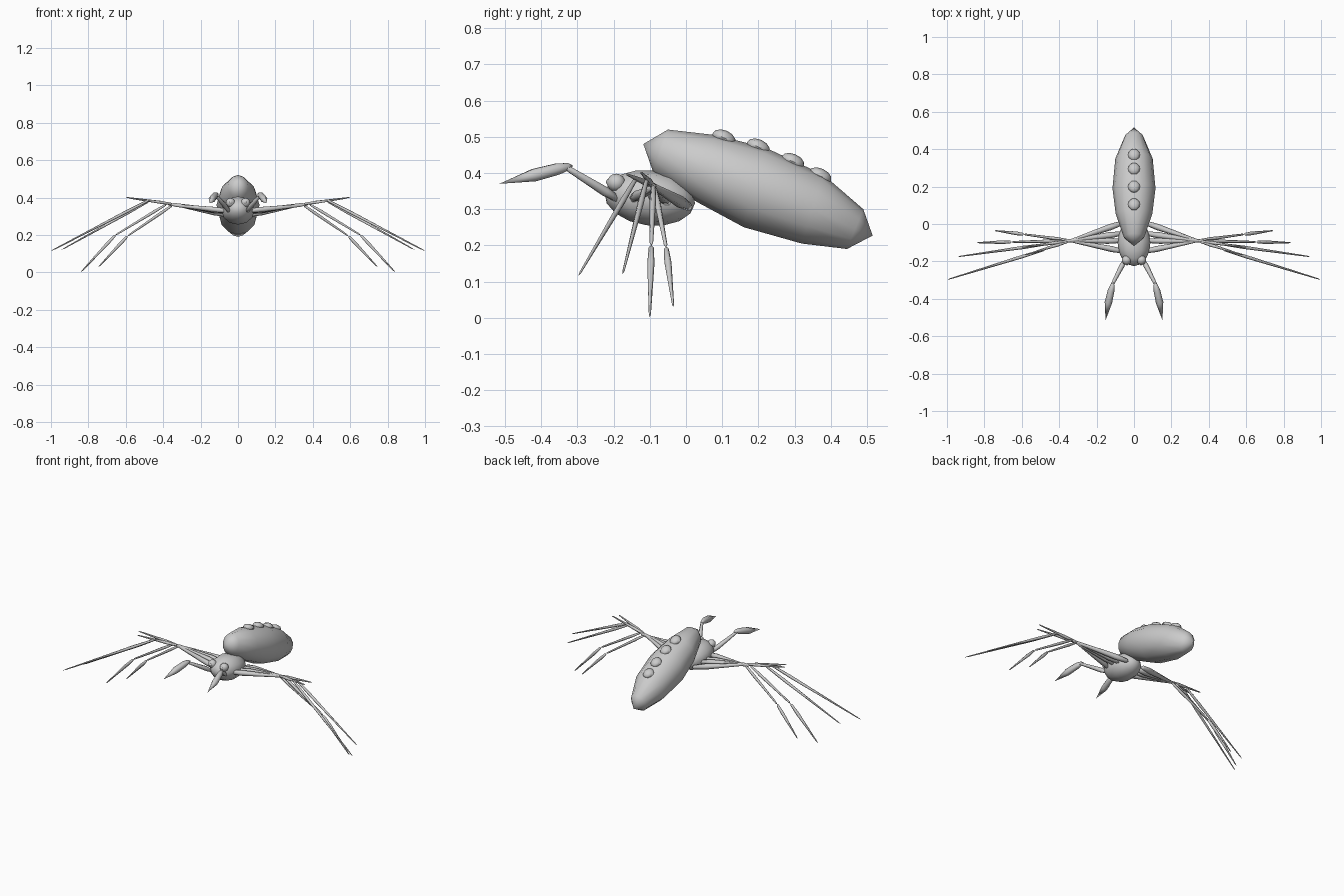
import bpy, bmesh, math
from mathutils import Vector, Matrix

if "Cube" in bpy.data.objects:
    bpy.data.objects.remove(bpy.data.objects["Cube"])


def finish(name, bm, angle=60):
    bmesh.ops.recalc_face_normals(bm, faces=bm.faces[:])
    me = bpy.data.meshes.new(name)
    bm.to_mesh(me)
    bm.free()
    ob = bpy.data.objects.new(name, me)
    bpy.context.collection.objects.link(ob)
    bpy.ops.object.select_all(action='DESELECT')
    ob.select_set(True)
    bpy.context.view_layer.objects.active = ob
    bpy.ops.object.shade_smooth_by_angle(angle=math.radians(angle))
    return ob


def skin(bm, rings, start, end):
    """Join rings of vertices and close them to points."""
    n = len(rings[0])
    for a, b in zip(rings, rings[1:]):
        for i in range(n):
            j = (i + 1) % n
            bm.faces.new((a[i], a[j], b[j], b[i]))
    for ring, tip in ((rings[0], start), (rings[-1], end)):
        v = bm.verts.new(tip)
        for i in range(n):
            bm.faces.new((ring[i], ring[(i + 1) % n], v))


def limb(name, pts, radii, n=6):
    """Tapered limb through pts; the end points close to tips."""
    pts = [Vector(p) for p in pts]
    bm = bmesh.new()
    rings = []
    for k in range(1, len(pts) - 1):
        d = (pts[k + 1] - pts[k - 1]).normalized()
        u = d.cross(Vector((0, 0, 1))).normalized()
        w = u.cross(d)
        rings.append([bm.verts.new(pts[k] + radii[k - 1] * (
            u * math.cos(2 * math.pi * i / n) + w * math.sin(2 * math.pi * i / n)))
            for i in range(n)])
    skin(bm, rings, pts[0], pts[-1])
    return finish(name, bm)


def segment(name, a, b, r0, r1, tip=0.25):
    """One spindle-shaped leg segment from a to b, widest near a."""
    a, b = Vector(a), Vector(b)
    return limb(name, [a, a.lerp(b, 0.03), a.lerp(b, tip), a.lerp(b, 0.96), b],
                [r0 * 0.7, r0, r1])


def ball(name, loc, size, segs=12, rings=8, tilt=0):
    bm = bmesh.new()
    bmesh.ops.create_uvsphere(bm, u_segments=segs, v_segments=rings, radius=1)
    bm.transform(Matrix.Translation(loc) @ Matrix.Rotation(tilt, 4, 'X')
                 @ Matrix.Diagonal((*size, 1)) @ Matrix.Rotation(math.pi / 2, 4, 'X'))
    return finish(name, bm)


# Abdomen: tilted loft, each ring given by its top (y, z), bottom (y, z), half width
sections = [((-0.05, 0.52), (-0.09, 0.40), 0.055),
            ((0.08, 0.505), (0.03, 0.32), 0.098),
            ((0.22, 0.47), (0.16, 0.25), 0.115),
            ((0.38, 0.395), (0.32, 0.205), 0.10),
            ((0.49, 0.30), (0.445, 0.19), 0.05)]
bm = bmesh.new()
rings = []
for top, bottom, half in sections:
    t, b = Vector((0, *top)), Vector((0, *bottom))
    ring = []
    for i in range(12):
        a = 2 * math.pi * i / 12
        ring.append(bm.verts.new((t + b) / 2 + (t - b) / 2 * math.cos(a)
                                 + Vector((half * math.sin(a), 0, 0))))
    rings.append(ring)
skin(bm, rings, (0, -0.118, 0.48), (0, 0.516, 0.227))
finish("abdomen", bm)

# Row of bumps down the back
for y, z in ((0.105, 0.497), (0.20, 0.472), (0.295, 0.432), (0.37, 0.392)):
    ball("back_bump", (0, y, z), (0.032, 0.034, 0.021), 8, 6, -0.42)

# Head and thorax
ball("head_body", (0, -0.1, 0.331), (0.088, 0.126, 0.076), 12, 8, -0.12)

for side, s in (("right", 1), ("left", -1)):
    # Eyes
    ball(side + "_eye", (s * 0.04, -0.193, 0.373), (0.025, 0.025, 0.025))
    ball(side + "_pupil", (s * 0.038, -0.213, 0.375), (0.009, 0.008, 0.009), 8, 6)

    # Feelers with club ends
    segment(side + "_feeler_arm", (s * 0.045, -0.185, 0.325),
            (s * 0.122, -0.335, 0.418), 0.014, 0.008)
    limb(side + "_feeler_club",
         [(s * 0.11, -0.312, 0.42), (s * 0.114, -0.325, 0.418),
          (s * 0.122, -0.355, 0.411), (s * 0.137, -0.42, 0.394),
          (s * 0.152, -0.516, 0.37)], [0.011, 0.018, 0.020])

    # Two long front-reaching legs that overshoot the knee
    for nm, base, knee, spur, foot in (
            ("front", (0.05, 0.01, 0.305), (0.47, -0.135, 0.39),
             (0.58, -0.165, 0.397), (1.0, -0.298, 0.115)),
            ("second", (0.06, -0.05, 0.32), (0.47, -0.108, 0.385),
             (0.60, -0.125, 0.402), (0.945, -0.175, 0.12))):
        mid = Vector(base).lerp(Vector(knee), 0.72)
        for part, a, b, r0, r1 in (("upper", base, mid, 0.017, 0.008),
                                   ("spur", mid, spur, 0.009, 0.003),
                                   ("shin", knee, foot, 0.009, 0.003)):
            segment(f"{side}_{nm}_leg_{part}", (s * a[0], a[1], a[2]),
                    (s * b[0], b[1], b[2]), r0, r1)

    # Two shorter legs with a jointed shin
    for nm, base, knee, joint, foot in (
            ("third", (0.06, -0.09, 0.325), (0.38, -0.09, 0.366),
             (0.655, -0.096, 0.20), (0.84, -0.10, 0.002)),
            ("rear", (0.04, -0.15, 0.328), (0.35, -0.087, 0.36),
             (0.59, -0.055, 0.195), (0.745, -0.035, 0.03))):
        for part, a, b, r0, r1 in (("upper", base, knee, 0.016, 0.008),
                                   ("shin", knee, joint, 0.009, 0.005),
                                   ("foot", joint, foot, 0.010, 0.003)):
            segment(f"{side}_{nm}_leg_{part}", (s * a[0], a[1], a[2]),
                    (s * b[0], b[1], b[2]), r0, r1)
